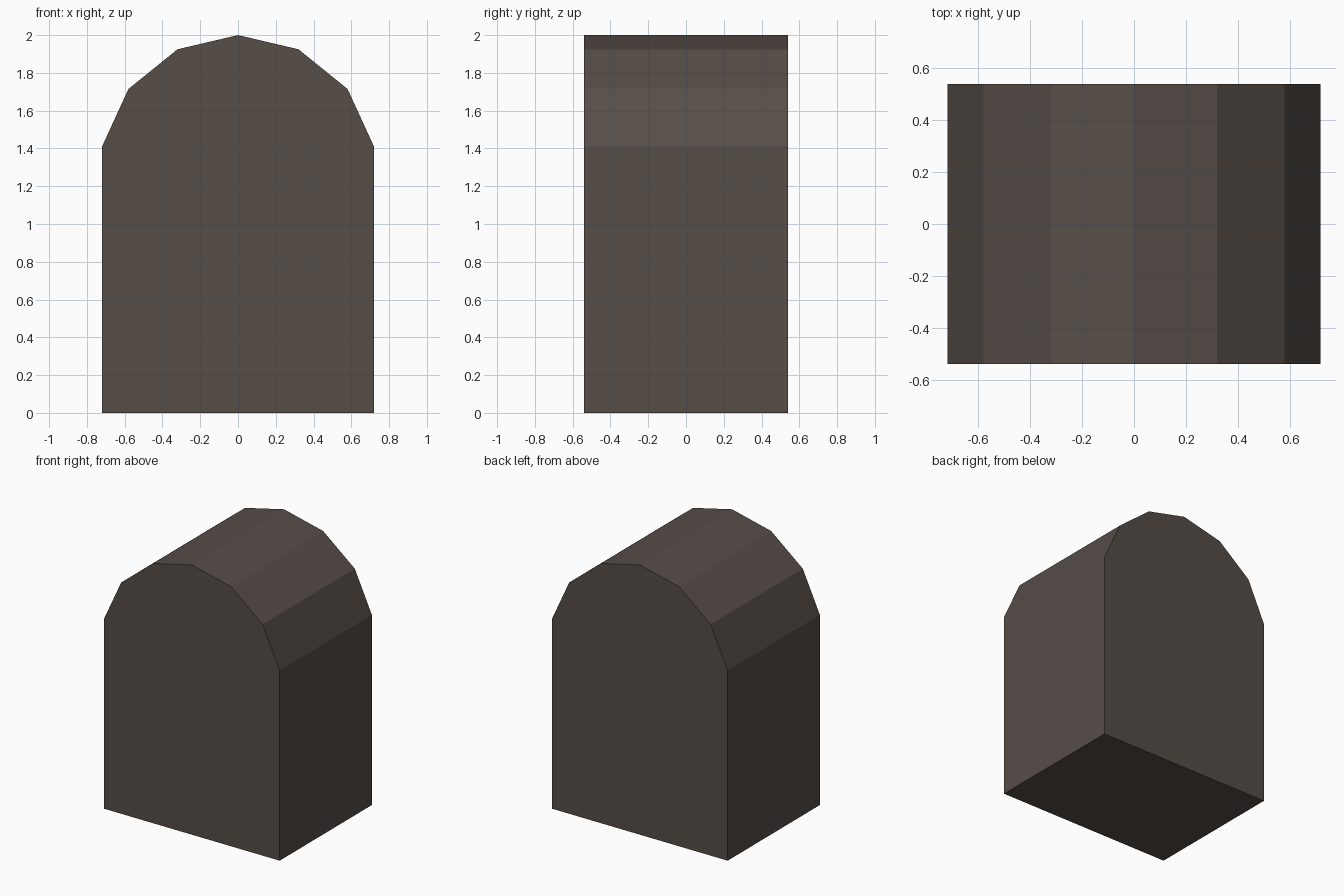
import bpy, bmesh

if "Cube" in bpy.data.objects:
    bpy.data.objects.remove(bpy.data.objects["Cube"])

# Single flat dark brown-grey colour
mat = bpy.data.materials.new("dark_brown_grey")
mat.diffuse_color = (0.093, 0.074, 0.064, 1)
mat.use_nodes = True
mat.node_tree.nodes["Principled BSDF"].inputs["Base Color"].default_value = mat.diffuse_color

HALF_DEPTH = 0.54

# Right half of the arch outline, bottom to top, mirrored to the left
half = [(0.72, 0.0), (0.72, 1.41), (0.58, 1.715), (0.32, 1.925)]
outline = half + [(0.0, 2.0)] + [(-x, z) for x, z in reversed(half)]

# Arched block: front profile extruded to the back
bm = bmesh.new()
front = bm.faces.new([bm.verts.new((x, -HALF_DEPTH, z)) for x, z in outline])
result = bmesh.ops.extrude_face_region(bm, geom=[front], use_keep_orig=True)
back_verts = [g for g in result["geom"] if isinstance(g, bmesh.types.BMVert)]
bmesh.ops.translate(bm, verts=back_verts, vec=(0, 2 * HALF_DEPTH, 0))
bmesh.ops.recalc_face_normals(bm, faces=bm.faces)

mesh = bpy.data.meshes.new("arched_block")
bm.to_mesh(mesh)
bm.free()
mesh.materials.append(mat)
bpy.context.collection.objects.link(bpy.data.objects.new("arched_block", mesh))
